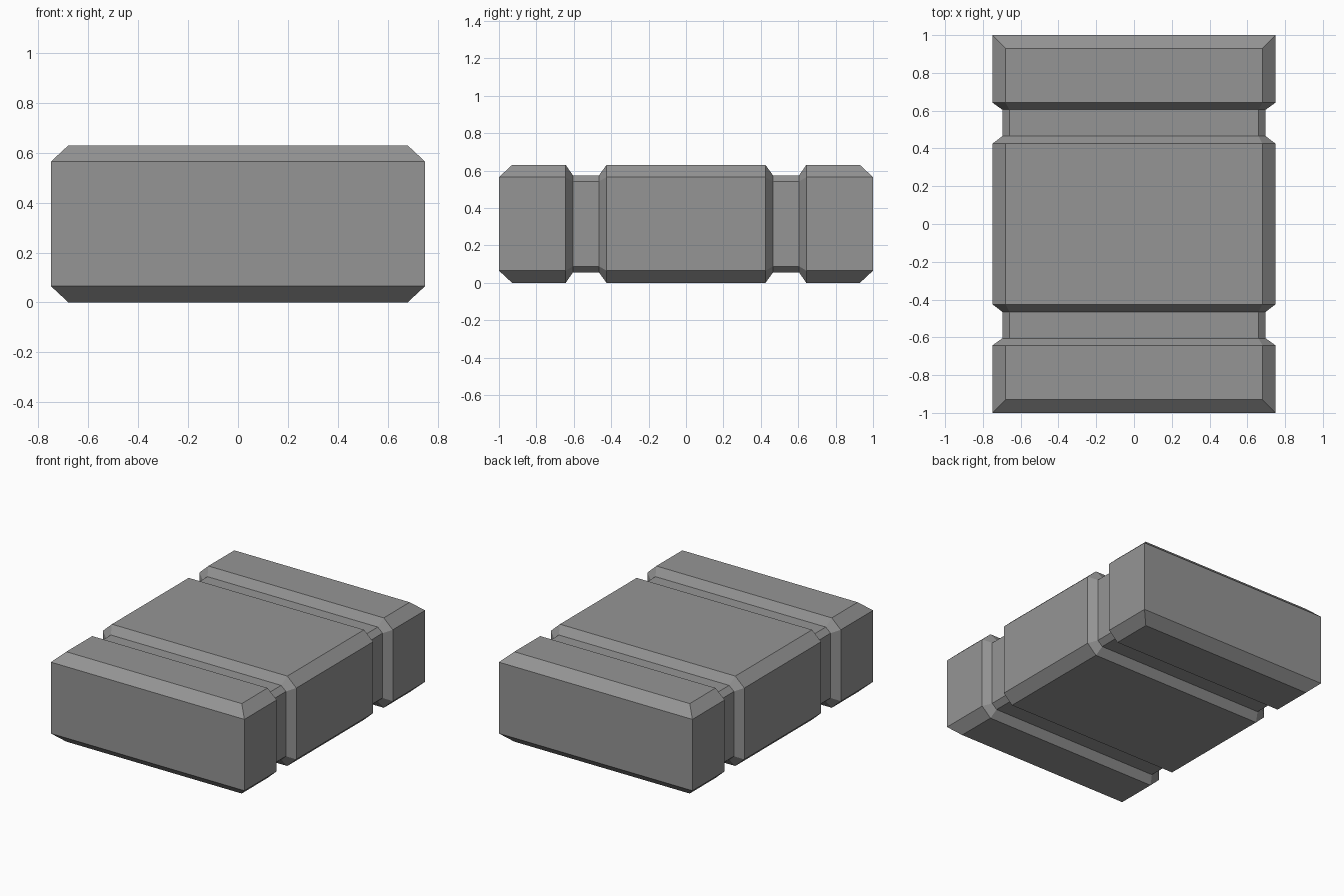
import bpy, bmesh

if "Cube" in bpy.data.objects:
    bpy.data.objects.remove(bpy.data.objects["Cube"])

MID_Z = 0.315


def ring(bm, y, hx, hz, cx, cz):
    """Chamfered rectangle across the block at depth y."""
    pts = [(hx, -hz + cz), (hx, hz - cz), (hx - cx, hz), (-hx + cx, hz),
           (-hx, hz - cz), (-hx, -hz + cz), (-hx + cx, -hz), (hx - cx, -hz)]
    return [bm.verts.new((x, y, MID_Z + z)) for x, z in pts]


END = (0.75, 0.25, 0.0, 0.0)            # plain rectangular end face
FULL = (0.75, 0.315, 0.07, 0.065)       # full-size body section
GROOVE = (0.697, 0.26, 0.037, 0.033)    # floor of a groove

# Sections of the rear half, mirrored to the front half
half = [(0.425, FULL), (0.465, GROOVE), (0.605, GROOVE),
        (0.643, FULL), (0.93, FULL), (1.0, END)]
sections = [(-y, s) for y, s in reversed(half)] + half

bm = bmesh.new()
rings = [ring(bm, y, *s) for y, s in sections]

# Skin between neighbouring sections
for a, b in zip(rings, rings[1:]):
    for i in range(8):
        j = (i + 1) % 8
        bm.faces.new((a[i], a[j], b[j], b[i]))

# End caps
bm.faces.new(rings[0])
bm.faces.new(rings[-1])

# Collapse the zero-size chamfers at both ends
bmesh.ops.remove_doubles(bm, verts=bm.verts[:], dist=1e-4)
bmesh.ops.recalc_face_normals(bm, faces=bm.faces[:])

mesh = bpy.data.meshes.new("grooved_block")
bm.to_mesh(mesh)
bm.free()

# Dark grey finish
grey = bpy.data.materials.new("dark_grey")
grey.diffuse_color = (0.3, 0.3, 0.3, 1.0)
grey.use_nodes = True
grey.node_tree.nodes["Principled BSDF"].inputs["Base Color"].default_value = grey.diffuse_color
mesh.materials.append(grey)

block = bpy.data.objects.new("grooved_block", mesh)
bpy.context.collection.objects.link(block)
